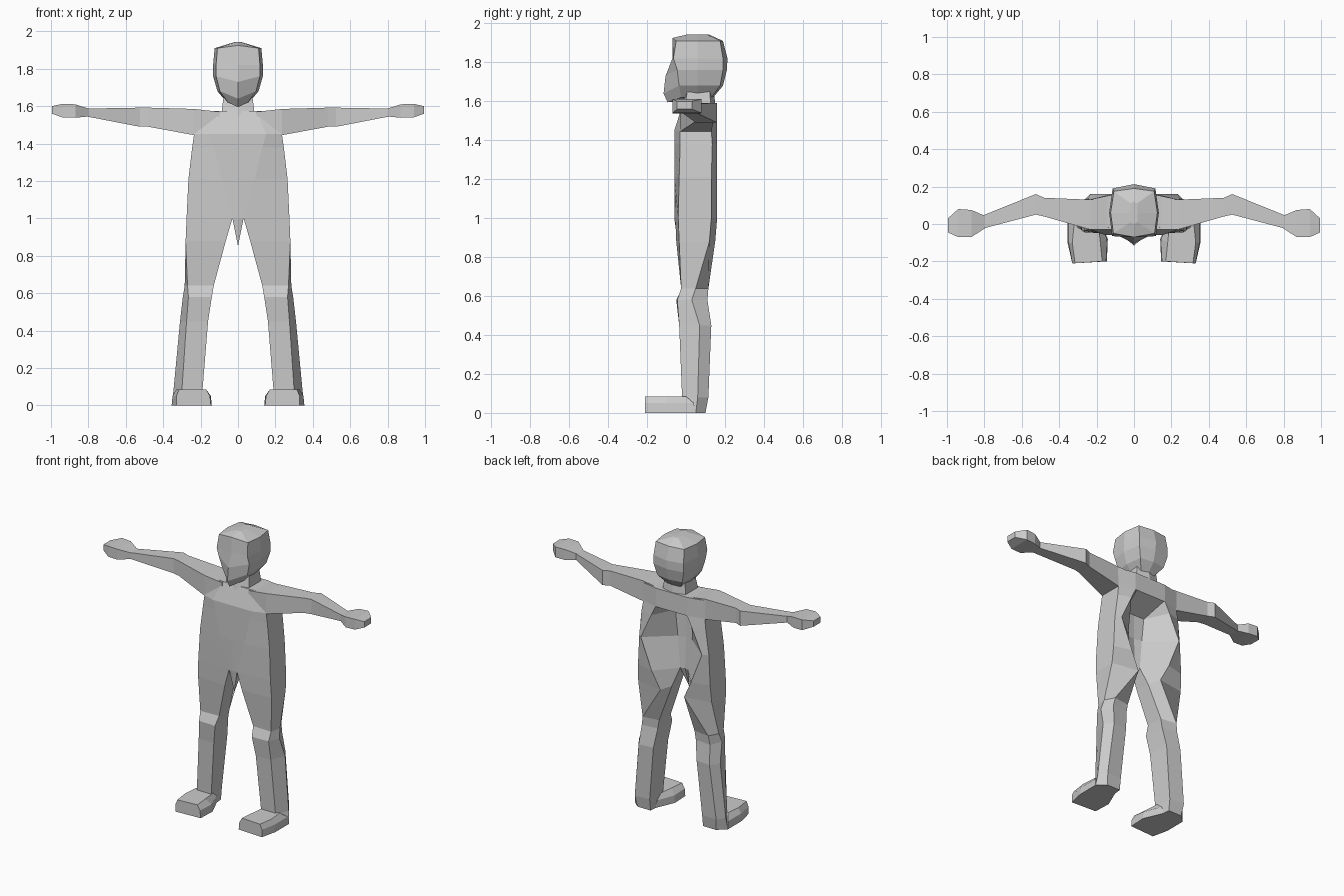
import bpy
import bmesh

if "Cube" in bpy.data.objects:
    bpy.data.objects.remove(bpy.data.objects["Cube"], do_unlink=True)

# One plain material for the whole figure
grey = bpy.data.materials.new("plain grey")
grey.use_nodes = True
grey.diffuse_color = (0.6, 0.6, 0.6, 1)
shader = next(n for n in grey.node_tree.nodes if n.type == "BSDF_PRINCIPLED")
shader.inputs["Base Color"].default_value = grey.diffuse_color


def loft(name, rings, mirrored=True):
    """Skin a list of equal-length 3D rings, cap both ends, mirror across x."""
    bm = bmesh.new()
    loops = [[bm.verts.new(point) for point in ring] for ring in rings]
    count = len(rings[0])
    for lower, upper in zip(loops, loops[1:]):
        for i in range(count):
            j = (i + 1) % count
            bm.faces.new((lower[i], lower[j], upper[j], upper[i]))
    bm.faces.new(loops[0])
    bm.faces.new(loops[-1])
    bmesh.ops.remove_doubles(bm, verts=bm.verts, dist=0.0001)
    bmesh.ops.recalc_face_normals(bm, faces=bm.faces)
    # Faces lying on the mirror plane would be hidden inside the part
    seam = [f for f in bm.faces if all(abs(v.co.x) < 0.0001 for v in f.verts)]
    bmesh.ops.delete(bm, geom=seam, context="FACES")
    mesh = bpy.data.meshes.new(name)
    bm.to_mesh(mesh)
    bm.free()
    mesh.materials.append(grey)
    part = bpy.data.objects.new(name, mesh)
    bpy.context.collection.objects.link(part)
    if mirrored:
        mirror = part.modifiers.new("Mirror", "MIRROR")
        mirror.use_axis[0] = True
        mirror.use_clip = True
    return part


def level(z, *points):
    """Horizontal ring at height z."""
    return [(x, y, z) for x, y in points]


def section(x, front, back, bottom, top):
    """Upright rectangular ring at distance x along the arm."""
    return [(x, front, bottom), (x, back, bottom), (x, back, top), (x, front, top)]


# Torso half: front centre, front, side front, side back, back ridge, groove wall, groove centre
hips = level(1, (0, -.06), (.03, -.055), (.275, -.04), (.275, .13), (.15, .16), (.03, .02), (0, .01))
torso = [
    level(1.575, (0, -.02), (.1, -.02), (.24, -.01), (.24, .13), (.12, .155), (.11, .155), (0, .155)),
    level(1.45, (0, -.06), (.15, -.06), (.235, -.03), (.235, .13), (.12, .16), (.11, .16), (0, .16)),
    level(1.38, (0, -.06), (.13, -.06), (.245, -.03), (.245, .135), (.155, .16), (.08, 0), (0, 0)),
    level(1.21, (0, -.06), (.09, -.06), (.265, -.035), (.265, .13), (.233, .16), (.055, .01), (0, 0)),
    hips,
]
loft("torso", torso)

# Pointed tab hanging between the legs
tab_base = [hips[0], hips[1], hips[5], hips[6]]
loft("front_tab", [tab_base, [(0, -.04, .85)] * len(tab_base)])

# Legs: inner front, outer front, outer back, back ridge, inner back
legs = [
    hips[1:6],
    level(.88, (.065, -.05), (.28, -.035), (.28, .12), (.09, .15), (.065, .06)),
    level(.64, (.13, -.02), (.27, -.025), (.285, .05), (.25, .115), (.135, .1)),
    level(.58, (.14, -.05), (.265, -.045), (.295, .03), (.26, .11), (.145, .1)),
    level(.45, (.16, -.035), (.275, -.035), (.31, .07), (.27, .13), (.165, .12)),
    level(.08, (.19, -.02), (.3, -.02), (.345, .06), (.31, .115), (.2, .11)),
    level(0, (.19, 0), (.32, -.01), (.355, .05), (.3, .1), (.2, .1)),
]
loft("legs", legs)

# Feet
loft("feet", [
    level(0, (.145, -.2), (.33, -.21), (.355, -.1), (.355, .05), (.2, .06), (.14, -.08)),
    level(.05, (.15, -.2), (.33, -.21), (.35, -.1), (.35, .04), (.19, .04), (.145, -.08)),
    level(.085, (.17, -.2), (.315, -.21), (.33, -.1), (.32, 0), (.19, 0), (.18, -.1)),
])

# Arms, from shoulder to wrist
loft("arms", [
    section(.1, -.03, .14, 1.45, 1.57),
    section(.235, -.03, .13, 1.445, 1.585),
    section(.48, .04, .14, 1.49, 1.592),
    section(.525, .05, .16, 1.49, 1.592),
    section(.81, -.025, .045, 1.545, 1.587),
])

# Hands
loft("hands", [
    section(.8, -.025, .045, 1.545, 1.587),
    section(.87, -.07, .075, 1.538, 1.61),
    section(.94, -.07, .08, 1.54, 1.612),
    section(.995, -.045, .03, 1.56, 1.6),
])

# Neck
loft("neck", [
    level(1.55, (0, -.03), (.09, -.01), (.09, .13), (0, .155)),
    level(1.67, (0, 0), (.075, .01), (.075, .12), (0, .14)),
])


def head_ring(z, width, nose, face, back, crown, front_drop=0):
    """Half ring of the head, with a ridge down the middle of the face."""
    return [(0, nose, z - front_drop), (width * .88, face, z), (width, .06, z),
            (width * .86, back, z), (0, crown, z)]


# Head
loft("head", [
    head_ring(1.942, .02, 0, .01, .11, .12),
    head_ring(1.91, .125, -.07, -.05, .175, .19, -.015),
    head_ring(1.82, .133, -.07, -.065, .19, .213),
    head_ring(1.76, .133, -.105, -.045, .19, .21, .03),
    head_ring(1.68, .11, -.115, -.035, .175, .19, .04),
    head_ring(1.62, .06, -.095, -.025, .13, .14, .025),
])
